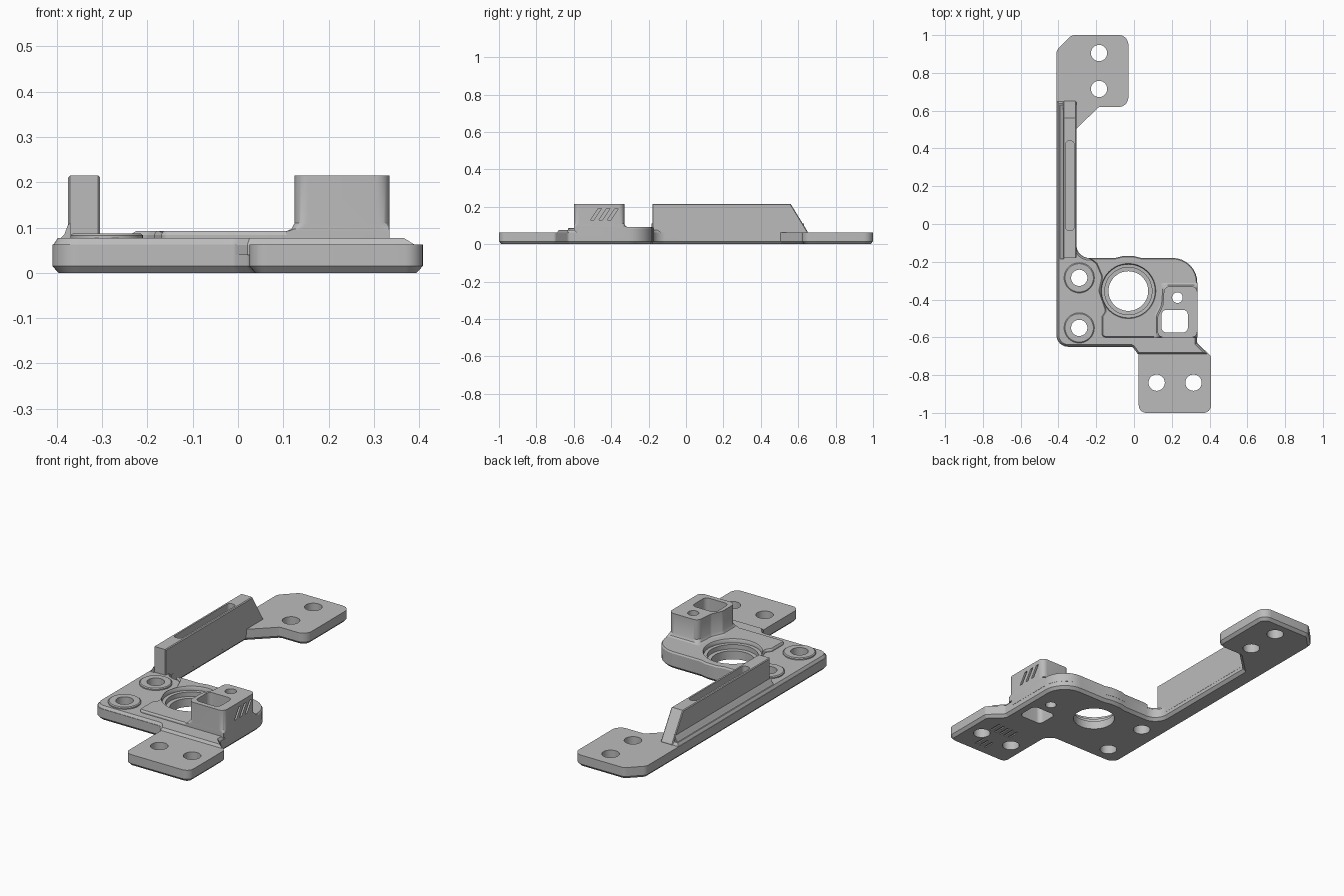
import bpy, bmesh, math
from mathutils import Matrix, Vector

cube = bpy.data.objects.get("Cube")
if cube:
    bpy.data.objects.remove(cube, do_unlink=True)

grey = bpy.data.materials.new("plain_grey")
grey.use_nodes = True
COLOUR = (0.5, 0.5, 0.5, 1)
grey.diffuse_color = COLOUR
grey.node_tree.nodes["Principled BSDF"].inputs["Base Color"].default_value = COLOUR

# Axis swaps so a flat profile can be extruded along x or y instead of z
ALONG_Z = Matrix.Identity(4)
ALONG_X = Matrix(((0, 0, 1, 0), (1, 0, 0, 0), (0, 1, 0, 0), (0, 0, 0, 1)))
ALONG_Y = Matrix(((1, 0, 0, 0), (0, 0, 1, 0), (0, 1, 0, 0), (0, 0, 0, 1)))


def outline(points, inset=0.0, segs=8):
    """Closed outline from (x, y[, radius]) corners, moved inward by inset."""
    pts = [Vector(p[:2]) for p in points]
    radii = [p[2] if len(p) > 2 else 0 for p in points]
    n = len(pts)
    area = sum(pts[i - 1].x * pts[i].y - pts[i].x * pts[i - 1].y for i in range(n))
    if area < 0:
        pts.reverse()
        radii.reverse()
    loop = []
    for i, p in enumerate(pts):
        u = (p - pts[i - 1]).normalized()
        v = (pts[(i + 1) % n] - p).normalized()
        nu, nv = Vector((-u.y, u.x)), Vector((-v.y, v.x))
        corner = p + (nu + nv) * inset / (1 + nu.dot(nv))
        if not radii[i]:
            loop.append(corner)
            continue
        turn = u.x * v.y - u.y * v.x
        r = max(radii[i] - math.copysign(inset, turn), 0.002)
        half = u.angle(v) / 2
        a, b = corner - u * r * math.tan(half), corner + v * r * math.tan(half)
        for k in range(segs + 1):
            s = k / segs
            wa, wc, wb = (1 - s) ** 2, 2 * s * (1 - s) * math.cos(half), s * s
            loop.append((a * wa + corner * wc + b * wb) / (wa + wc + wb))
    return loop


def circle(centre, r, segs=48):
    return [Vector((centre[0] + r * math.cos(t), centre[1] + r * math.sin(t)))
            for t in (2 * math.pi * k / segs for k in range(segs))]


def loft(bm, loops, matrix=ALONG_Z):
    """Closed solid through (height, loop) layers."""
    rings = [[bm.verts.new(matrix @ Vector((p.x, p.y, h))) for p in loop]
             for h, loop in loops]
    for low, high in zip(rings, rings[1:]):
        for i in range(len(low)):
            bm.faces.new((low[i - 1], low[i], high[i], high[i - 1]))
    bm.faces.new(rings[0])
    bm.faces.new(rings[-1])


def prism(bm, points, layers, matrix=ALONG_Z):
    loft(bm, [(h, outline(points, d)) for h, d in layers], matrix)


def box(x0, x1, y0, y1, r=0):
    return [(x0, y0, r), (x1, y0, r), (x1, y1, r), (x0, y1, r)]


def finish(name, bm):
    bmesh.ops.recalc_face_normals(bm, faces=bm.faces)
    mesh = bpy.data.meshes.new(name)
    bm.to_mesh(mesh)
    bm.free()
    obj = bpy.data.objects.new(name, mesh)
    bpy.context.collection.objects.link(obj)
    mesh.materials.append(grey)
    return obj


def part(name, points, layers, matrix=ALONG_Z):
    bm = bmesh.new()
    prism(bm, points, layers, matrix)
    return finish(name, bm)


parts = []
BOSSES = [(-0.29, -0.285), (-0.29, -0.55)]
TAB_HOLES = [(-0.185, 0.905), (-0.185, 0.715), (0.12, -0.84), (0.315, -0.84)]
BORE = (-0.03, -0.355)

# Base plate with the rear and front mounting tabs
base = [(-0.41, 0.92, 0.04), (-0.33, 1.0, 0.04), (-0.03, 1.0, 0.05), (-0.03, 0.62, 0.05),
        (-0.185, 0.62, 0.02), (-0.305, 0.505), (-0.305, -0.18, 0.07),
        (-0.1, -0.18), (-0.06, -0.171), (0.0, -0.171), (0.04, -0.18),
        (0.334, -0.18, 0.13), (0.334, -0.63, 0.02), (0.408, -0.70, 0.02),
        (0.408, -1.0, 0.04), (0.025, -1.0, 0.04), (0.025, -0.68, 0.02),
        (-0.01, -0.65, 0.02), (-0.41, -0.65, 0.06)]
parts.append(part("base_plate", base, [(0, 0.014), (0.015, 0), (0.063, 0)]))

# Thicker centre section with a chamfered rim
step = [(-0.409, 0.65), (-0.345, 0.65), (-0.307, 0.55), (-0.307, -0.18, 0.07),
        (0.333, -0.18, 0.13), (0.333, -0.63), (0.393, -0.69), (0.02, -0.69),
        (-0.01, -0.649, 0.02), (-0.409, -0.649, 0.06)]
parts.append(part("centre_plate", step, [(0.04, 0.001), (0.062, 0.001), (0.077, 0.011)]))

# Raised pad around the bore
pad = [(-0.17, -0.60, 0.02), (0.335, -0.60, 0.03), (0.335, -0.18, 0.13), (0.04, -0.18),
       (0.0, -0.17), (-0.06, -0.17), (-0.1, -0.18), (-0.24, -0.18), (-0.2, -0.21, 0.02),
       (-0.17, -0.28, 0.02), (-0.187, -0.355, 0.04), (-0.15, -0.46, 0.02),
       (-0.17, -0.49, 0.02)]
parts.append(part("raised_pad", pad, [(0.04, 0), (0.084, 0), (0.092, 0.005)]))

# Screw bosses
for i, c in enumerate(BOSSES):
    bm = bmesh.new()
    loft(bm, [(0.05, circle(c, 0.08)), (0.083, circle(c, 0.08)), (0.087, circle(c, 0.075))])
    parts.append(finish(f"screw_boss_{i + 1}", bm))

# Tall block, its flared foot kept flush with the pad edges
block_shape = [(0.125, -0.60, 0.03), (0.335, -0.60, 0.03), (0.335, -0.33, 0.03),
               (0.16, -0.33, 0.03), (0.153, -0.43, 0.03), (0.125, -0.49, 0.03)]
block = part("tall_block", block_shape,
             [(0.07, -0.018), (0.092, -0.018), (0.097, -0.007), (0.11, 0), (0.215, 0)])
for v in block.data.vertices:
    v.co.x = min(v.co.x, 0.335)
    v.co.y = max(v.co.y, -0.60)
parts.append(block)

# Side rail with a sloped rear end and a foot along its outer side
rail = [(-0.18, 0.03), (0.65, 0.03), (0.65, 0.068), (0.56, 0.215), (-0.18, 0.215)]
parts.append(part("side_rail", rail, [(-0.375, 0.004), (-0.371, 0), (-0.309, 0),
                                      (-0.3045, 0.004)], ALONG_X))
foot = [(-0.398, 0.07), (-0.37, 0.07), (-0.37, 0.11), (-0.376, 0.105), (-0.383, 0.086)]
parts.append(part("rail_foot", foot, [(-0.185, 0), (0.63, 0)], ALONG_Y))

# All openings in one cutter
bm = bmesh.new()
for c in BOSSES + TAB_HOLES:
    loft(bm, [(-0.1, circle(c, 0.043)), (0.4, circle(c, 0.043))])
loft(bm, [(h, circle(BORE, r)) for h, r in
          [(-0.1, 0.105), (0.045, 0.105), (0.046, 0.125), (0.07, 0.125),
           (0.071, 0.142), (0.085, 0.142), (0.1, 0.15), (0.3, 0.15)]])
small = (0.23, -0.39)
loft(bm, [(-0.1, circle(small, 0.028)), (0.4, circle(small, 0.028))])
prism(bm, box(0.146, 0.285, -0.574, -0.455, 0.025), [(-0.1, 0), (0.4, 0)])
prism(bm, box(-0.362, -0.318, -0.035, 0.44, 0.018), [(0.12, 0), (0.4, 0)])
for k in range(3):  # slanted grips on the block side
    y = -0.51 + 0.045 * k
    prism(bm, [(y, 0.13), (y + 0.018, 0.13), (y + 0.058, 0.19), (y + 0.04, 0.19)],
          [(0.326, 0), (0.36, 0)], ALONG_X)
for count, y0, y1 in [(5, -0.785, -0.715), (3, -0.94, -0.88)]:  # grooves under the front tab
    for k in range(count):
        x = 0.24 + 0.03 * (k - (count - 1) / 2)
        prism(bm, box(x - 0.005, x + 0.005, y0, y1), [(-0.05, 0), (0.006, 0)])
cutter = finish("opening_cutter", bm)
cutter.hide_render = True

for obj in parts:
    bpy.ops.object.select_all(action="DESELECT")
    obj.select_set(True)
    bpy.context.view_layer.objects.active = obj
    mod = obj.modifiers.new("openings", "BOOLEAN")
    mod.operation = "DIFFERENCE"
    mod.solver = "EXACT"
    mod.object = cutter
    bpy.ops.object.modifier_apply(modifier=mod.name)
    bpy.ops.object.shade_smooth_by_angle(angle=math.radians(30))
bpy.data.objects.remove(cutter, do_unlink=True)
